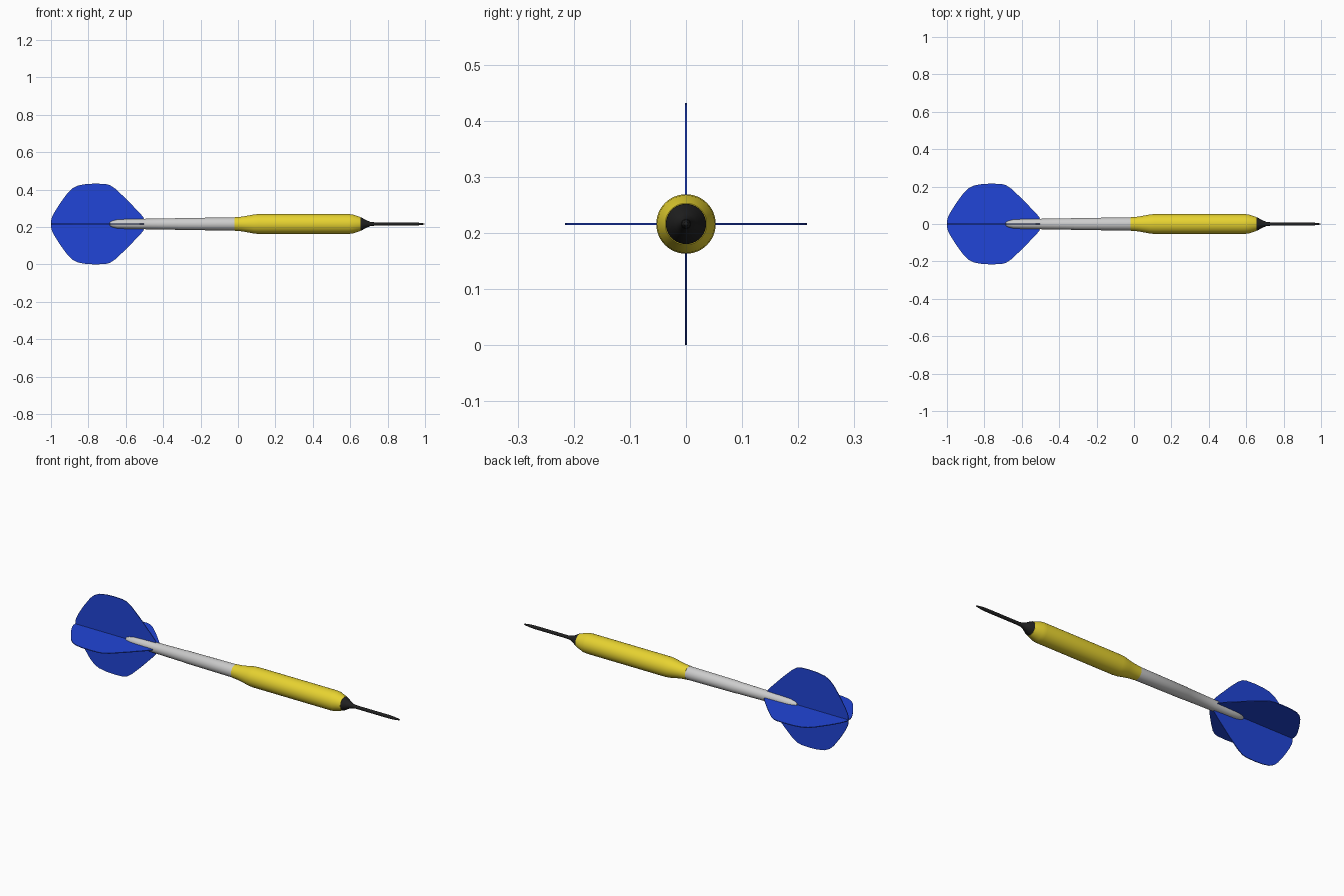
import bpy, bmesh
from math import pi, radians
from mathutils import Matrix

if "Cube" in bpy.data.objects:
    bpy.data.objects.remove(bpy.data.objects["Cube"])

AXIS_Z = 0.216


def material(name, color):
    m = bpy.data.materials.new(name)
    m.diffuse_color = (*color, 1)
    m.use_nodes = True
    m.node_tree.nodes["Principled BSDF"].inputs["Base Color"].default_value = m.diffuse_color
    return m


def finish(name, bm, mat, angle=30):
    bmesh.ops.recalc_face_normals(bm, faces=bm.faces)
    me = bpy.data.meshes.new(name)
    bm.to_mesh(me)
    bm.free()
    ob = bpy.data.objects.new(name, me)
    ob.location.z = AXIS_Z
    bpy.context.collection.objects.link(ob)
    if mat:
        me.materials.append(mat)
    bpy.ops.object.select_all(action='DESELECT')
    ob.select_set(True)
    bpy.context.view_layer.objects.active = ob
    bpy.ops.object.shade_smooth_by_angle(angle=radians(angle))
    return ob


def lathe(name, profile, mat=None, steps=48):
    """Spin an (x, radius) profile around the dart's long axis."""
    bm = bmesh.new()
    pts = [bm.verts.new((x, 0, r)) for x, r in profile]
    edges = [bm.edges.new(p) for p in zip(pts, pts[1:])]
    bmesh.ops.spin(bm, geom=pts + edges, cent=(0, 0, 0), axis=(1, 0, 0),
                   angle=2 * pi, steps=steps)
    bmesh.ops.remove_doubles(bm, verts=bm.verts, dist=1e-5)
    return finish(name, bm, mat)


yellow = material("yellow", (0.80, 0.65, 0.03))
black = material("black", (0.015, 0.015, 0.015))
blue = material("blue", (0.015, 0.06, 0.68))

# Barrel
lathe("barrel", [(-0.018, 0), (-0.018, 0.036), (0.02, 0.039), (0.06, 0.046),
                 (0.085, 0.051), (0.11, 0.053), (0.59, 0.053), (0.612, 0.051),
                 (0.655, 0.037), (0.655, 0)], yellow)

# Point with conical collar
lathe("point", [(0.65, 0), (0.65, 0.0365), (0.66, 0.035), (0.69, 0.018),
                (0.71, 0.011), (0.73, 0.009), (0.93, 0.009), (0.96, 0.0075),
                (0.99, 0.004), (1.0, 0)], black)

# Shaft
lathe("shaft", [(-0.015, 0), (-0.015, 0.035), (-0.32, 0.032), (-0.322, 0.031),
                (-0.50, 0.028), (-0.60, 0.026), (-0.645, 0.024), (-0.67, 0.018),
                (-0.685, 0.011), (-0.69, 0)])

# Four flight fins
OUTLINE = [(-0.50, 0), (-0.505, 0.036), (-0.53, 0.064), (-0.60, 0.136),
           (-0.655, 0.188), (-0.685, 0.208), (-0.71, 0.214), (-0.76, 0.216),
           (-0.81, 0.214), (-0.855, 0.206), (-0.885, 0.191), (-0.91, 0.167),
           (-0.95, 0.113), (-0.98, 0.065), (-0.995, 0.035), (-1.0, 0.015),
           (-1.0, 0)]
for i, name in enumerate(["top", "left", "bottom", "right"]):
    bm = bmesh.new()
    half = 0.002
    face = bm.faces.new([bm.verts.new((x, -half, z)) for x, z in OUTLINE])
    ext = bmesh.ops.extrude_face_region(bm, geom=[face])["geom"]
    bmesh.ops.translate(bm, vec=(0, 2 * half, 0),
                        verts=[g for g in ext if isinstance(g, bmesh.types.BMVert)])
    bmesh.ops.rotate(bm, verts=bm.verts, cent=(0, 0, 0),
                     matrix=Matrix.Rotation(i * pi / 2, 3, 'X'))
    finish("fin_" + name, bm, blue)
